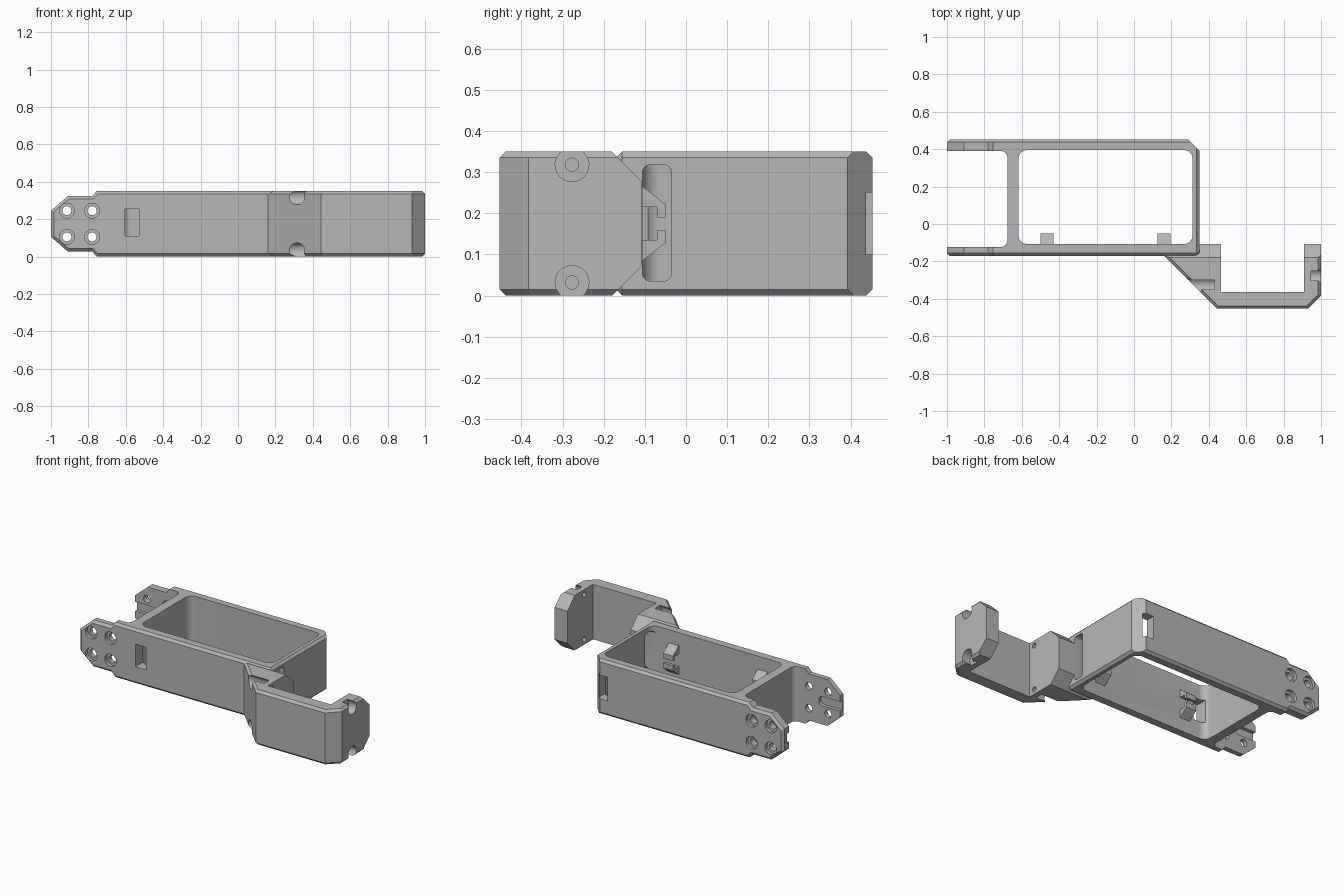
import bpy, bmesh, math
from math import cos, sin, pi

cube = bpy.data.objects.get("Cube")
if cube:
    bpy.data.objects.remove(cube, do_unlink=True)

H = 0.35  # overall height

grey = bpy.data.materials.new("light grey plastic")
grey.use_nodes = True
grey.diffuse_color = (0.47, 0.47, 0.47, 1)
for node in grey.node_tree.nodes:
    if node.type == 'BSDF_PRINCIPLED':
        node.inputs["Base Color"].default_value = grey.diffuse_color


def prism(name, pts, axis, lo, hi, bevel=0):
    """Extrude a 2D profile along an axis, optionally chamfering the cap edges."""
    place = {'x': lambda a, b, h: (h, a, b),
             'y': lambda a, b, h: (a, h, b),
             'z': lambda a, b, h: (a, b, h)}[axis]
    bm = bmesh.new()
    low = [bm.verts.new(place(a, b, lo)) for a, b in pts]
    high = [bm.verts.new(place(a, b, hi)) for a, b in pts]
    caps = [bm.faces.new(low), bm.faces.new(high)]
    n = len(pts)
    for i in range(n):
        j = (i + 1) % n
        bm.faces.new((low[i], low[j], high[j], high[i]))
    bmesh.ops.recalc_face_normals(bm, faces=bm.faces[:])
    if bevel:
        rim = [e for f in caps for e in f.edges]
        bmesh.ops.bevel(bm, geom=rim, offset=bevel, offset_type='OFFSET',
                        segments=1, profile=0.5, affect='EDGES', clamp_overlap=True)
    mesh = bpy.data.meshes.new(name)
    bm.to_mesh(mesh)
    bm.free()
    mesh.materials.append(grey)
    obj = bpy.data.objects.new(name, mesh)
    bpy.context.scene.collection.objects.link(obj)
    return obj


def circle(a, b, r, n=32):
    return [(a + r * cos(2 * pi * i / n), b + r * sin(2 * pi * i / n)) for i in range(n)]


def rect(a0, a1, b0, b1, r=0, n=8):
    """Rectangle, with rounded corners if r is given."""
    if not r:
        return [(a0, b0), (a1, b0), (a1, b1), (a0, b1)]
    pts = []
    corners = [(a1 - r, b1 - r), (a0 + r, b1 - r), (a0 + r, b0 + r), (a1 - r, b0 + r)]
    for k, (a, b) in enumerate(corners):
        for i in range(n + 1):
            t = (k + i / n) * pi / 2
            pts.append((a + r * cos(t), b + r * sin(t)))
    return pts


def combine(obj, other, operation='DIFFERENCE'):
    """Apply a boolean and discard the second object."""
    mod = obj.modifiers.new("boolean", 'BOOLEAN')
    mod.operation = operation
    mod.solver = 'EXACT'
    mod.object = other
    graph = bpy.context.evaluated_depsgraph_get()
    graph.update()
    mesh = bpy.data.meshes.new_from_object(obj.evaluated_get(graph))
    obj.modifiers.clear()
    obj.data = mesh
    bpy.data.objects.remove(other, do_unlink=True)


def cut(obj, pts, axis, lo, hi):
    combine(obj, prism("cutter", pts, axis, lo, hi))


def flip(pts):
    """Mirror a profile about mid height."""
    return [(a, H - b) for a, b in pts]


# Main frame: side silhouette with tapered prong tips
FRONT, BACK = -0.17, 0.453
lower = [(-1, 0.105), (-0.91, 0.027), (-0.78, 0.027), (-0.755, 0), (0.335, 0), (0.35, 0.015)]
frame = prism("frame", lower + flip(lower)[::-1], 'y', FRONT, BACK, bevel=0.015)

# Chamfered back corner, central opening and gap between the prongs
cut(frame, [(0.27, 0.473), (0.37, 0.373), (0.4, 0.5)], 'z', -0.1, 0.5)
cut(frame, rect(-0.617, 0.313, -0.107, 0.395, 0.045), 'z', -0.1, 0.5)
cut(frame, rect(-1.2, -0.677, -0.123, 0.39, 0.035), 'z', -0.1, 0.5)

# Windows in the front and back walls, tall slot in the end wall
cut(frame, rect(-0.605, -0.53, 0.11, 0.255), 'y', -0.25, -0.05)
cut(frame, rect(0.235, 0.305, 0.1, 0.25), 'y', 0.34, 0.5)
cut(frame, rect(-0.106, -0.035, 0.035, 0.318, 0.02), 'x', 0.25, 0.4)

# Counterbored holes through both prongs
for x in (-0.915, -0.78):
    for z in (0.105, 0.245):
        cut(frame, circle(x, z, 0.024), 'y', -0.5, 0.6)
        cut(frame, circle(x, z, 0.04), 'y', -0.3, FRONT + 0.02)
        cut(frame, circle(x, z, 0.04), 'y', BACK - 0.02, 0.6)

# Grooves on the inner faces of the prong tips
groove = rect(-1.1, -0.85, 0.145, 0.205, 0.028)
cut(frame, groove, 'y', -0.145, 0.412)

# Offset arm with a diagonal lead-in and a chamfered outer corner
arm = prism("arm", [(0.16, FRONT), (0.443, -0.453), (0.93, -0.453), (1, -0.383),
                    (1, -0.107), (0.35, -0.107), (0.33, -0.12), (0.22, -0.14)],
            'z', 0, H, bevel=0.015)
cut(arm, rect(0.465, 0.91, -0.364, 0.1), 'z', -0.1, 0.5)

# Sloped corners on the post and the end plate
slope = [(-0.2, 0.37), (-0.09, 0.26), (-0.09, 0.37)]
for profile in (slope, flip(slope)):
    cut(arm, profile, 'x', 0, 1.2)

# Screw seats open to the top and bottom
for z in (0.032, H - 0.032):
    cut(arm, circle(-0.277, z, 0.041), 'x', 0.945, 1.1)
    cut(arm, circle(-0.277, z, 0.016), 'x', 0.8, 1.1)
    cut(arm, circle(-0.325, z, 0.041), 'x', 0.1, 0.43)
    cut(arm, circle(-0.325, z, 0.016), 'x', 0.3, 0.6)

combine(frame, arm, 'UNION')

# Pairs of hooked clips on the inside of the front wall
hook = [(-0.12, 0.277), (-0.05, 0.222), (-0.05, 0.19),
        (-0.07, 0.19), (-0.07, 0.215), (-0.12, 0.215)]
parts = [frame]
for side, x in (("right", -0.5), ("left", 0.126)):
    for level, profile in (("upper", hook), ("lower", flip(hook))):
        parts.append(prism(f"{side}_{level}_clip", profile, 'x', x, x + 0.07))

# Smooth the rounded walls, keep the edges crisp
for obj in bpy.context.scene.objects:
    obj.select_set(obj in parts)
bpy.context.view_layer.objects.active = frame
bpy.ops.object.shade_smooth_by_angle(angle=math.radians(25))
